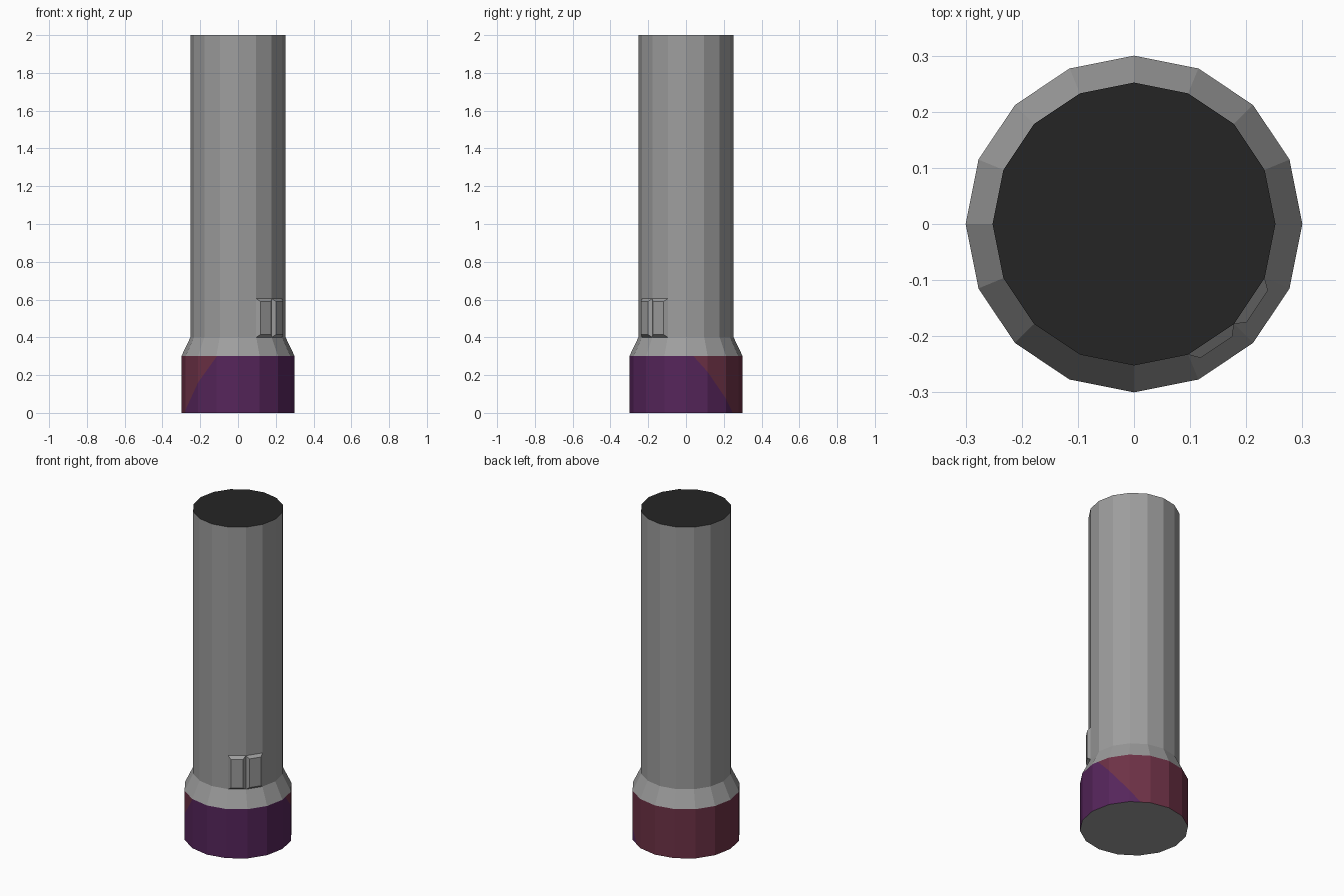
import bpy, bmesh, math
from mathutils import Vector

if "Cube" in bpy.data.objects:
    bpy.data.objects.remove(bpy.data.objects["Cube"])

SIDES = 16


def material(name, rgb):
    m = bpy.data.materials.new(name)
    m.diffuse_color = (*rgb, 1)
    m.use_nodes = True
    m.node_tree.nodes["Principled BSDF"].inputs["Base Color"].default_value = m.diffuse_color
    return m


grey = material("grey casing", (0.34, 0.34, 0.34))
black = material("black lens", (0.018, 0.018, 0.018))
purple = material("purple band", (0.093, 0.0185, 0.105))
red = material("dark red band", (0.153, 0.031, 0.061))


def lathe(bm, profile):
    """Stack 16-sided rings given as (radius, z); return the rings."""
    rings = []
    for r, z in profile:
        rings.append([bm.verts.new((r * math.cos(math.tau * i / SIDES),
                                    r * math.sin(math.tau * i / SIDES), z))
                      for i in range(SIDES)])
    for lo, hi in zip(rings, rings[1:]):
        for i in range(SIDES):
            j = (i + 1) % SIDES
            bm.faces.new((lo[i], lo[j], hi[j], hi[i]))
    return rings


def finish(bm, name, mats):
    me = bpy.data.meshes.new(name)
    bm.normal_update()
    bm.to_mesh(me)
    bm.free()
    for m in mats:
        me.materials.append(m)
    bpy.context.collection.objects.link(bpy.data.objects.new(name, me))


# Casing: flared collar, long tube and black end
bm = bmesh.new()
rings = lathe(bm, [(0.3, 0.3), (0.252, 0.4), (0.252, 0.605), (0.252, 2.0)])
bm.faces.new(rings[-1]).material_index = 1
bm.normal_update()
# Two raised buttons on the faces either side of the front right corner
buttons = []
for f in bm.faces:
    c = f.calc_center_median()
    turn = math.degrees(math.atan2(c.y, c.x))
    if 0.45 < c.z < 0.55 and -67.5 < turn < -22.5:
        buttons.append(f)
bmesh.ops.inset_individual(bm, faces=buttons, thickness=0.015, depth=0.017,
                           use_even_offset=True)
finish(bm, "casing", [grey, black])

# Base band: cut by a slanted plane into purple and dark red
bm = bmesh.new()
rings = lathe(bm, [(0.3, 0.0), (0.3, 0.3)])
co, no = Vector((0, 0, 0.117)), Vector((0.62, -0.785, -0.82))
bmesh.ops.bisect_plane(bm, geom=bm.verts[:] + bm.edges[:] + bm.faces[:],
                       plane_co=co, plane_no=no)
for f in bm.faces:
    f.material_index = 0 if (f.calc_center_median() - co).dot(no) > 0 else 1
# Grey underside
bm.faces.new(list(reversed(rings[0]))).material_index = 2
finish(bm, "base_band", [purple, red, grey])
